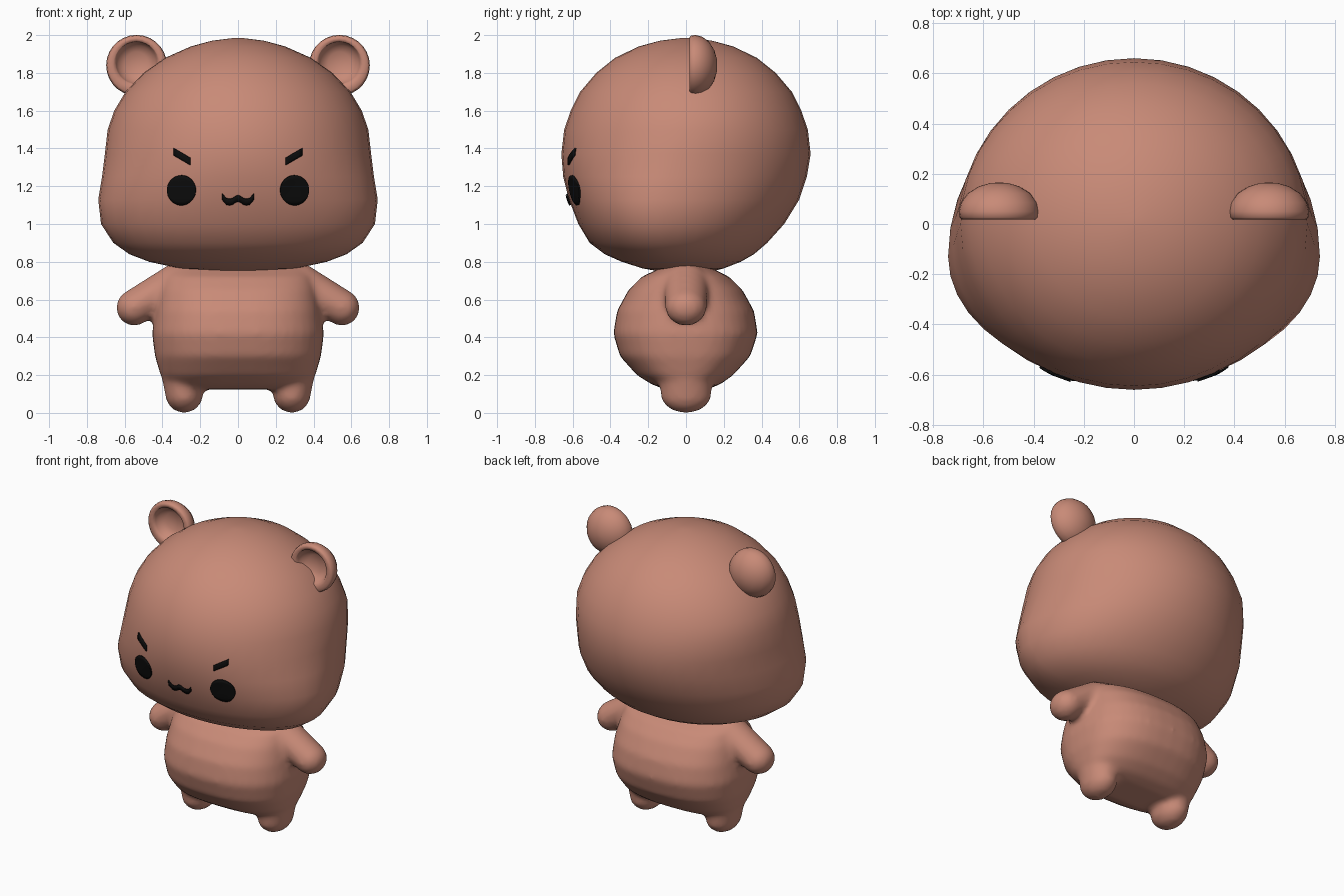
import bpy, bmesh, math
from mathutils import Vector, Matrix
from mathutils.bvhtree import BVHTree

if "Cube" in bpy.data.objects:
    bpy.data.objects.remove(bpy.data.objects["Cube"])


def material(name, rgb):
    mat = bpy.data.materials.new(name)
    mat.use_nodes = True
    mat.diffuse_color = (*rgb, 1)
    bsdf = mat.node_tree.nodes["Principled BSDF"]
    bsdf.inputs["Base Color"].default_value = (*rgb, 1)
    bsdf.inputs["Roughness"].default_value = 0.7
    return mat


brown = material("warm brown", (0.58, 0.255, 0.185))
black = material("soft black", (0.004, 0.004, 0.004))


def finish(name, bm, mat):
    bmesh.ops.recalc_face_normals(bm, faces=bm.faces[:])
    for face in bm.faces:
        face.smooth = True
    mesh = bpy.data.meshes.new(name)
    bm.to_mesh(mesh)
    mesh.materials.append(mat)
    obj = bpy.data.objects.new(name, mesh)
    bpy.context.collection.objects.link(obj)
    return obj


def bridge(bm, loops):
    """Skin a stack of equal vertex loops and cap both ends."""
    for a, b in zip(loops, loops[1:]):
        n = len(a)
        for i in range(n):
            j = (i + 1) % n
            bm.faces.new((a[i], a[j], b[j], b[i]))
    bm.faces.new(loops[0])
    bm.faces.new(loops[-1])


def loft(bm, rings, power=2, count=40):
    """Rings are (height, half width, front y, back y, y of widest point)."""
    loops = []
    for z, w, front, back, mid in rings:
        loop = []
        for i in range(count):
            t = math.tau * i / count
            c, s = math.cos(t), math.sin(t)
            x = w * math.copysign(abs(c) ** (2 / power), c)
            y = abs(s) ** (2 / power) * ((back if s > 0 else front) - mid) + mid
            loop.append(bm.verts.new((x, y, z)))
        loops.append(loop)
    bridge(bm, loops)


def limb(bm, start, end, r0, r1, depth):
    """Overlapping balls from start to end, fused later by the remesh."""
    steps = 9
    for i in range(steps):
        t = i / (steps - 1)
        pos = Vector(start).lerp(Vector(end), t)
        r = r0 + (r1 - r0) * t
        bmesh.ops.create_uvsphere(
            bm, u_segments=20, v_segments=12, radius=r,
            matrix=Matrix.Translation(pos) @ Matrix.Diagonal((1, depth, 1, 1)))


# Head: round skull with wide cheeks low at the front
head_bm = bmesh.new()
loft(head_bm, [
    (0.745, 0.12, -0.12, 0.12, 0),
    (0.765, 0.31, -0.23, 0.20, -0.03),
    (0.80, 0.47, -0.34, 0.29, -0.07),
    (0.84, 0.575, -0.43, 0.36, -0.11),
    (0.90, 0.66, -0.51, 0.43, -0.13),
    (1.00, 0.725, -0.57, 0.52, -0.14),
    (1.13, 0.74, -0.62, 0.60, -0.13),
    (1.25, 0.72, -0.65, 0.64, -0.09),
    (1.37, 0.705, -0.66, 0.66, -0.04),
    (1.50, 0.69, -0.645, 0.645, 0),
    (1.60, 0.655, -0.61, 0.61, 0),
    (1.70, 0.595, -0.56, 0.56, 0),
    (1.80, 0.50, -0.475, 0.475, 0),
    (1.88, 0.385, -0.375, 0.375, 0),
    (1.94, 0.25, -0.25, 0.25, 0),
    (1.97, 0.14, -0.14, 0.14, 0),
    (1.984, 0.03, -0.03, 0.03, 0),
])
finish("head", head_bm, brown)
surface = BVHTree.FromBMesh(head_bm)

# Ears: cupped front, flat rim, domed back
EAR = [(0.01, 0.085), (0.06, 0.08), (0.095, 0.06), (0.108, 0.035), (0.114, 0.022),
       (0.125, 0.018), (0.148, 0.018), (0.157, 0.026), (0.161, 0.05), (0.152, 0.085),
       (0.125, 0.122), (0.08, 0.15), (0.035, 0.163), (0.005, 0.165)]
for side, sign in (("left", 1), ("right", -1)):
    bm = bmesh.new()
    loops = []
    for k, (r, y) in enumerate(EAR):
        lift = 0.012 if k < 5 else 0
        loops.append([bm.verts.new((sign * 0.537 + r * math.cos(math.tau * i / 28), y,
                                    1.84 + lift + r * math.sin(math.tau * i / 28)))
                      for i in range(28)])
    bridge(bm, loops)
    finish(side + "_ear", bm, brown)

# Body: plump torso, short arms and stubby legs fused into one skin
bm = bmesh.new()
loft(bm, [
    (0.125, 0.33, -0.11, 0.11, 0),
    (0.15, 0.38, -0.18, 0.18, 0),
    (0.20, 0.41, -0.26, 0.25, 0),
    (0.30, 0.44, -0.35, 0.34, 0),
    (0.42, 0.455, -0.385, 0.38, 0),
    (0.54, 0.44, -0.365, 0.36, 0),
    (0.65, 0.42, -0.305, 0.30, 0),
    (0.72, 0.40, -0.235, 0.23, 0),
    (0.785, 0.35, -0.10, 0.10, 0),
], power=2.5)
for sign in (1, -1):
    limb(bm, (sign * 0.33, 0, 0.685), (sign * 0.55, 0, 0.557), 0.105, 0.096, 1.15)
    limb(bm, (sign * 0.30, 0, 0.20), (sign * 0.285, 0, 0.1), 0.105, 0.101, 1.35)
body = finish("body", bm, brown)
fuse = body.modifiers.new("fuse", "REMESH")
fuse.mode = "VOXEL"
fuse.voxel_size = 0.018
fuse.use_smooth_shade = True
soften = body.modifiers.new("soften", "SMOOTH")
soften.factor = 0.5
soften.iterations = 8


def face_plate(name, columns, rows=5):
    """Thin plate laid on the head; columns are (x, low z, high z)."""
    bm = bmesh.new()
    grid = []
    for x, low, high in columns:
        line = []
        for k in range(rows + 1):
            z = low + (high - low) * k / rows
            hit, normal, _, _ = surface.ray_cast(Vector((x, -2, z)), Vector((0, 1, 0)))
            if normal.y > 0:
                normal = -normal
            line.append(bm.verts.new(hit + normal * 0.007))
        grid.append(line)
    for a, b in zip(grid, grid[1:]):
        for k in range(rows):
            bm.faces.new((a[k], b[k], b[k + 1], a[k + 1]))
    obj = finish(name, bm, black)
    thick = obj.modifiers.new("thickness", "SOLIDIFY")
    thick.thickness = 0.009
    thick.offset = 0


# Eyes and slanted brows
for side, sign in (("left", 1), ("right", -1)):
    eye = []
    for i in range(21):
        a = math.pi * (0.02 + 0.96 * i / 20)
        h = 0.078 * math.sin(a)
        eye.append((sign * 0.297 - 0.075 * math.cos(a), 1.18 - h, 1.18 + h))
    face_plate(side + "_eye", eye, rows=8)
    brow = [(sign * (0.25 + 0.086 * t / 5), 1.312 + 0.01 * t, 1.35 + 0.01 * t)
            for t in range(6)]
    face_plate(side + "_brow", brow, rows=3)

# Wavy mouth
half = [(0, 0.138), (0.012, 0.134), (0.028, 0.122), (0.045, 0.118),
        (0.062, 0.122), (0.074, 0.136), (0.083, 0.146)]
wave = [(-x, z) for x, z in reversed(half[1:])] + half
face_plate("mouth", [(x, 0.984 + z, 1.016 + z) for x, z in wave], rows=2)
